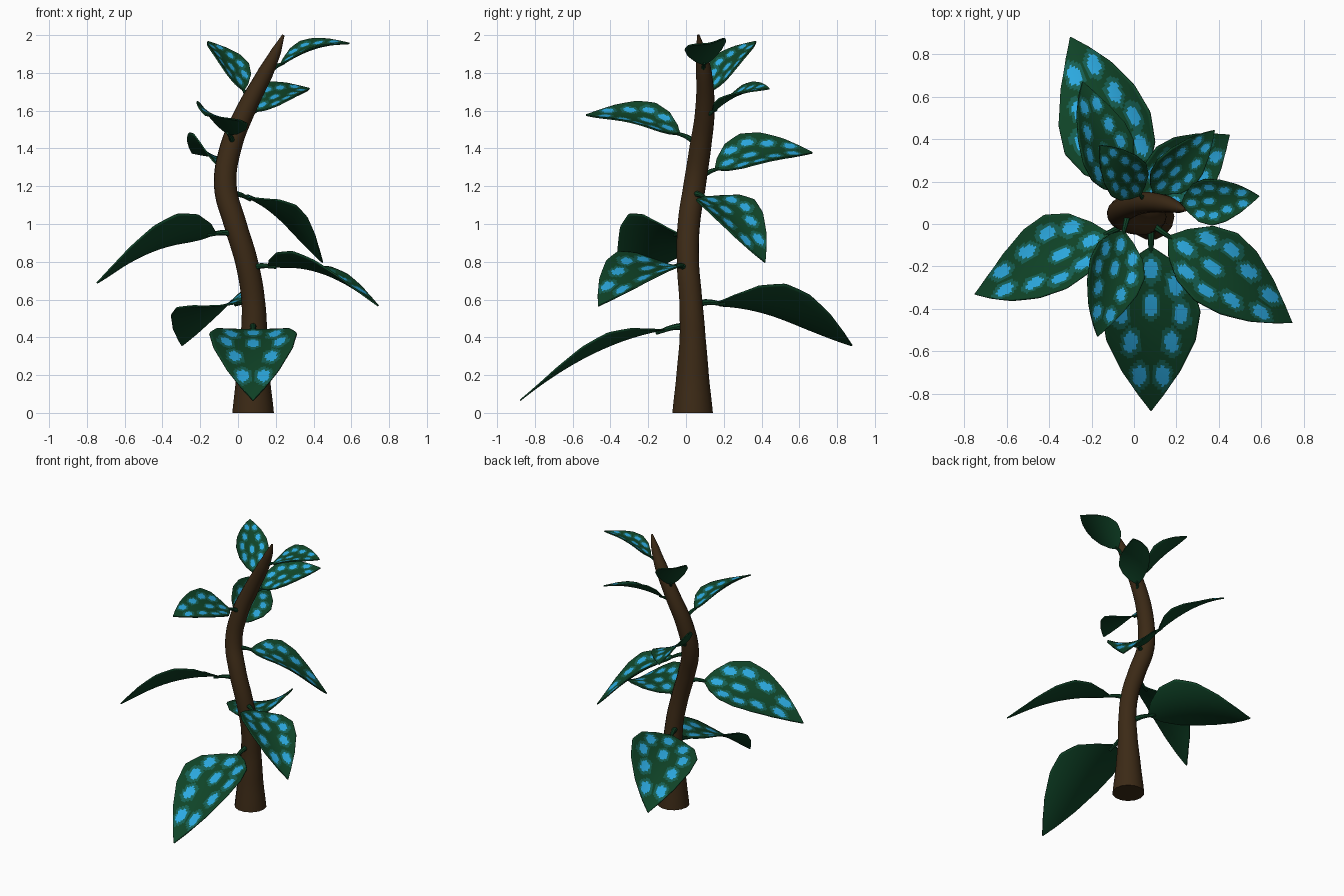
import bpy, bmesh
from math import sin, cos
from mathutils import Vector

cube = bpy.data.objects.get("Cube")
if cube:
    bpy.data.objects.remove(cube, do_unlink=True)


def material(name, rgb):
    m = bpy.data.materials.new(name)
    m.use_nodes = True
    m.diffuse_color = (*rgb, 1)
    node = m.node_tree.nodes["Principled BSDF"]
    node.inputs["Base Color"].default_value = (*rgb, 1)
    node.inputs["Roughness"].default_value = 0.8
    return m


BARK = material("bark brown", (0.045, 0.023, 0.008))
GREEN = material("leaf green", (0.005, 0.058, 0.021))
HALO = material("spot edge teal", (0.008, 0.115, 0.085))
CYAN = material("spot cyan", (0.025, 0.40, 0.75))


def tube(name, points, mat, sides=3):
    """Smooth tube through (position, radius) points, turned into a mesh."""
    curve = bpy.data.curves.new(name, "CURVE")
    curve.dimensions = "3D"
    curve.bevel_depth = 1
    curve.bevel_resolution = sides
    curve.resolution_u = 6
    curve.use_fill_caps = True
    spline = curve.splines.new("BEZIER")
    spline.bezier_points.add(len(points) - 1)
    for p, (co, r) in zip(spline.bezier_points, points):
        p.co, p.radius = co, r
        p.handle_left_type = p.handle_right_type = "AUTO"
    curve.materials.append(mat)
    ob = bpy.data.objects.new(name, curve)
    bpy.context.collection.objects.link(ob)
    bpy.ops.object.select_all(action="DESELECT")
    ob.select_set(True)
    bpy.context.view_layer.objects.active = ob
    bpy.ops.object.convert(target="MESH")
    bpy.ops.object.shade_smooth_by_angle()


# Leaf outline: distance along the blade and share of the full half width
OUTLINE = [(0, 0.06), (0.07, 0.42), (0.2, 0.82), (0.36, 1), (0.54, 0.9),
           (0.74, 0.6), (0.9, 0.26), (1, 0.01)]
# Spot centres: distance along, share of the half width across
SPOTS = [(0.13, 0), (0.35, 0), (0.22, 0.5), (0.39, 0.62), (0.57, 0.42), (0.78, 0.24)]
STEM_END = 0.13


def width(u):
    for (a, wa), (b, wb) in zip(OUTLINE, OUTLINE[1:]):
        if u <= b:
            return wa + (wb - wa) * (u - a) / (b - a)
    return 0.01


def spot_slot(u, x):
    """0 plain, 1 spot edge, 2 spot, from elongated hexagons."""
    best = 9
    for su, sx in SPOTS:
        du, dx = abs(u - su) / 0.07, abs(abs(x) - sx) / 0.14
        best = min(best, max(dx, du + 0.45 * dx))
    return 2 if best < 0.95 else 1 if best < 1.45 else 0


def leaf(name, base, tip, half, arch, roll):
    base, tip = Vector(base), Vector(tip)
    chord = tip - base
    flat_side = chord.cross(Vector((0, 0, 1))).normalized()

    def axis(t):
        return base + chord * t + Vector((0, 0, 4 * arch * t * (1 - t)))

    def surface(u, v):
        t = STEM_END + (1 - STEM_END) * u
        tangent = (chord + Vector((0, 0, 4 * arch * (1 - 2 * t)))).normalized()
        up = flat_side.cross(tangent)
        side = flat_side * cos(roll) + up * sin(roll)
        up = side.cross(tangent)
        x = v * width(u)
        return axis(t) + side * x * half + up * 0.28 * half * x * x

    # Cupped blade with spotted upper faces
    nu, nv = 60, 32
    bm = bmesh.new()
    grid = [[bm.verts.new(surface(i / nu, 2 * j / nv - 1)) for j in range(nv + 1)]
            for i in range(nu + 1)]
    for i in range(nu):
        for j in range(nv):
            f = bm.faces.new((grid[i][j], grid[i][j + 1],
                              grid[i + 1][j + 1], grid[i + 1][j]))
            u = (i + 0.5) / nu
            f.material_index = spot_slot(u, (2 * (j + 0.5) / nv - 1) * width(u))
            f.smooth = True
    mesh = bpy.data.meshes.new(name)
    bm.to_mesh(mesh)
    bm.free()
    for m in (GREEN, HALO, CYAN, GREEN, GREEN, GREEN):
        mesh.materials.append(m)
    ob = bpy.data.objects.new(name, mesh)
    bpy.context.collection.objects.link(ob)
    # Plain green underside and rim
    solid = ob.modifiers.new("thickness", "SOLIDIFY")
    solid.thickness = 0.008
    solid.offset = -1
    solid.material_offset = solid.material_offset_rim = 3

    # Leaf stalk
    r = 0.035 * half + 0.007
    tube(name + "_stalk", [(axis(0), r * 1.3), (axis(STEM_END * 0.6), r),
                           (axis(STEM_END * 1.4) - Vector((0, 0, r)), r * 0.6)], GREEN, 2)


# Winding trunk, flared at the foot and pointed at the top
tube("trunk", [((0.08, 0.035, 0), 0.11), ((0.08, 0.035, 0.2), 0.088),
               ((0.085, 0.035, 0.4), 0.07), ((0.08, 0.025, 0.6), 0.062),
               ((0.045, 0.01, 0.8), 0.06), ((-0.015, 0.015, 1.0), 0.06),
               ((-0.067, 0.045, 1.2), 0.06), ((-0.04, 0.075, 1.4), 0.058),
               ((0.04, 0.1, 1.6), 0.052), ((0.145, 0.095, 1.8), 0.042),
               ((0.2, 0.08, 1.91), 0.028), ((0.24, 0.065, 2.0), 0.007)], BARK, 5)

# Leaves: base, tip, half width, arch, roll
leaf("lowest_front_leaf", (0.08, 0, 0.46), (0.08, -0.88, 0.07), 0.23, 0.08, 0)
leaf("lower_back_leaf", (0.05, 0.06, 0.58), (-0.3, 0.88, 0.36), 0.23, 0.08, 0.28)
leaf("lower_left_leaf", (0.08, 0, 0.77), (0.745, -0.465, 0.57), 0.19, 0.085, 0.22)
leaf("middle_right_leaf", (-0.03, 0, 0.95), (-0.75, -0.33, 0.69), 0.2, 0.085, -0.48)
leaf("middle_left_leaf", (-0.02, 0.05, 1.16), (0.45, 0.42, 0.8), 0.17, 0.075, -0.1)
leaf("middle_back_leaf", (-0.06, 0.08, 1.25), (-0.24, 0.67, 1.38), 0.15, 0.06, -0.55)
leaf("upper_front_leaf", (-0.03, 0.04, 1.44), (-0.17, -0.53, 1.58), 0.145, 0.05, 0.4)
leaf("upper_left_leaf", (0.05, 0.1, 1.56), (0.38, 0.44, 1.72), 0.11, 0.045, -0.35)
leaf("upper_back_leaf", (0.06, 0.1, 1.65), (-0.16, 0.37, 1.97), 0.11, 0.045, -0.1)
leaf("top_left_leaf", (0.17, 0.09, 1.81), (0.59, 0.13, 1.96), 0.11, 0.045, -0.2)
